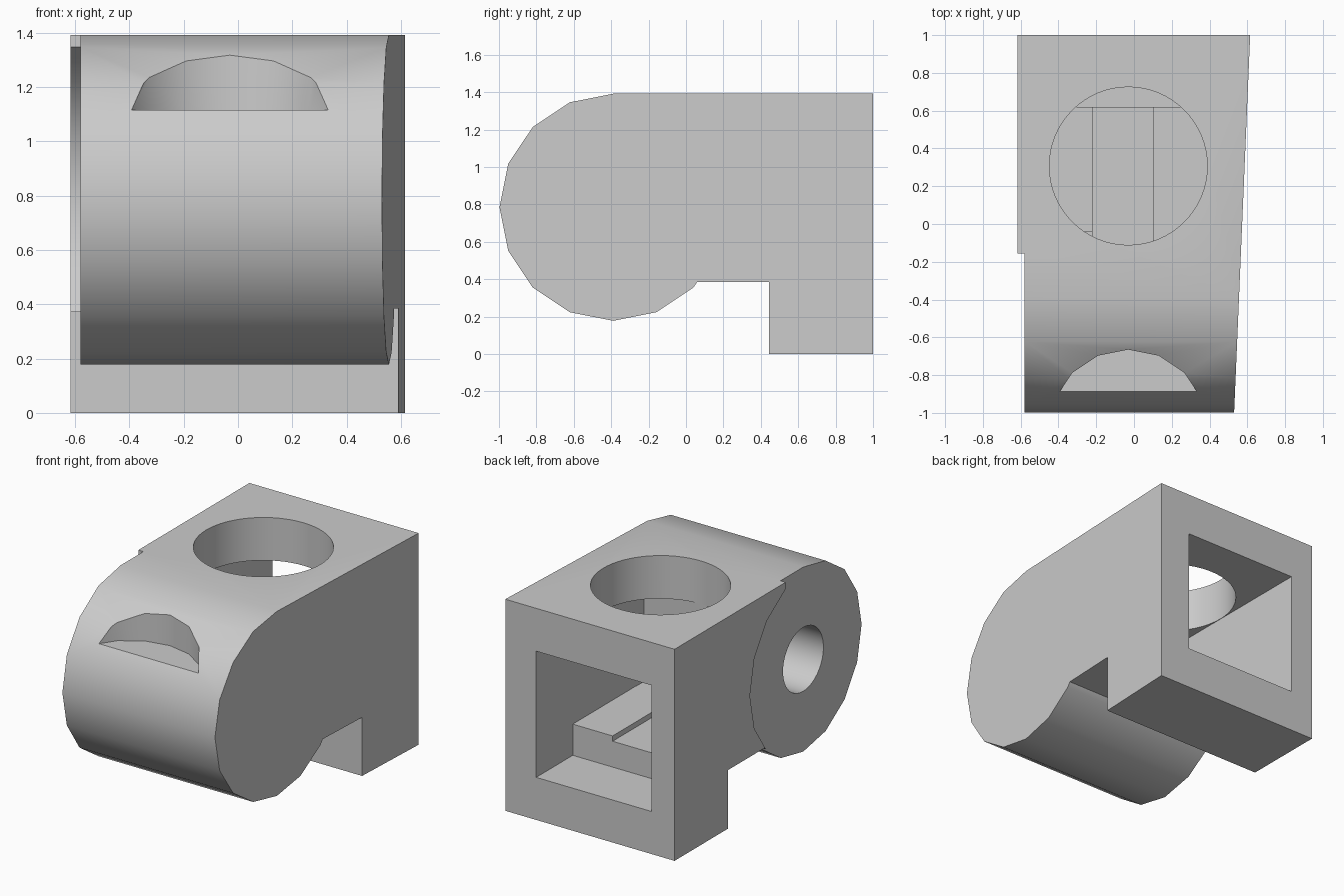
import bpy, bmesh
from math import sin, cos, radians
from mathutils import Matrix, Vector

cube = bpy.data.objects.get("Cube")
if cube:
    bpy.data.objects.remove(cube, do_unlink=True)

grey = bpy.data.materials.new("plain_grey")
grey.use_nodes = True
grey.diffuse_color = (0.6, 0.6, 0.6, 1)
grey.node_tree.nodes["Principled BSDF"].inputs["Base Color"].default_value = (0.6, 0.6, 0.6, 1)

AXLE = Vector((-0.39, 0.785))   # centre of the rounded nose in y, z
NOSE_R = 0.607


def finish(name, bm):
    bmesh.ops.recalc_face_normals(bm, faces=bm.faces)
    mesh = bpy.data.meshes.new(name)
    bm.to_mesh(mesh)
    bm.free()
    obj = bpy.data.objects.new(name, mesh)
    bpy.context.collection.objects.link(obj)
    mesh.materials.append(grey)
    return obj


def prism(name, profile, x0, x1):
    """Side profile (y, z) extruded along x."""
    bm = bmesh.new()
    face = bm.faces.new([bm.verts.new((x0, y, z)) for y, z in profile])
    out = bmesh.ops.extrude_face_region(bm, geom=[face])
    for v in out["geom"]:
        if isinstance(v, bmesh.types.BMVert):
            v.co.x = x1
    return finish(name, bm)


def box(name, x0, x1, y0, y1, z0, z1):
    return prism(name, [(y0, z0), (y1, z0), (y1, z1), (y0, z1)], x0, x1)


def cylinder(name, radius, depth, centre, sides, axis="Z"):
    bm = bmesh.new()
    turn = Matrix.Rotation(radians(90), 4, "Y") if axis == "X" else Matrix()
    bmesh.ops.create_cone(bm, cap_ends=True, segments=sides, radius1=radius,
                          radius2=radius, depth=depth,
                          matrix=Matrix.Translation(centre) @ turn)
    return finish(name, bm)


def nose_arc(start, stop):
    step = 22.5 if stop > start else -22.5
    count = round((stop - start) / step) + 1
    angles = [radians(start + i * step) for i in range(count)]
    return [(AXLE.x + NOSE_R * cos(a), AXLE.y + NOSE_R * sin(a)) for a in angles]


def cut(target, cutter):
    mod = target.modifiers.new("cut", "BOOLEAN")
    mod.operation = "DIFFERENCE"
    mod.solver = "EXACT"
    mod.object = cutter
    bpy.context.view_layer.objects.active = target
    bpy.ops.object.modifier_apply(modifier=mod.name)
    bpy.data.objects.remove(cutter, do_unlink=True)


# Body: block with rounded nose, rear foot and slightly tapered side
profile = nose_arc(90, 315) + [(0.06, 0.385), (0.445, 0.385), (0.445, 0), (1, 0), (1, 1.392)]
body = prism("hinge_block", profile, -0.617, 0.5)
for v in body.data.vertices:
    if v.co.x > 0:
        v.co.x = 0.53 + 0.0425 * (v.co.y + 1)

# Shallow step around the nose on one side
step = [(-1.1, 0.1), (-0.13, 0.1)] + nose_arc(-22.5, 45)
step += [(-0.155, 1.348), (-0.155, 1.5), (-1.1, 1.5)]
cut(body, prism("nose_step", step, -0.8, -0.58))

# Square rear cavity with a raised floor, and a shallow channel in that floor
cavity = [(1.1, 0.28), (1.1, 1.11), (-0.04, 1.11), (-0.04, 0.485), (0.62, 0.485), (0.62, 0.28)]
cut(body, prism("rear_cavity", cavity, -0.45, 0.39))
cut(body, box("cavity_end", -0.22, 0.388, -0.115, 0.1, 0.485, 1.108))
cut(body, box("floor_channel", -0.22, 0.10, -0.115, 0.8, 0.45, 0.7))

# Round top opening, blind axle hole and front thumb pocket
cut(body, cylinder("top_opening", 0.418, 0.6, (-0.03, 0.307, 1.3), 64))
cut(body, cylinder("axle_hole", 0.21, 1.0, (-0.3, AXLE.x, AXLE.y), 48, "X"))
cut(body, cylinder("front_pocket", 0.42, 0.6, (-0.03, -1.085, 1.415), 16))

bpy.ops.object.select_all(action="DESELECT")
body.select_set(True)
bpy.context.view_layer.objects.active = body
bpy.ops.object.shade_smooth_by_angle(angle=radians(30))
